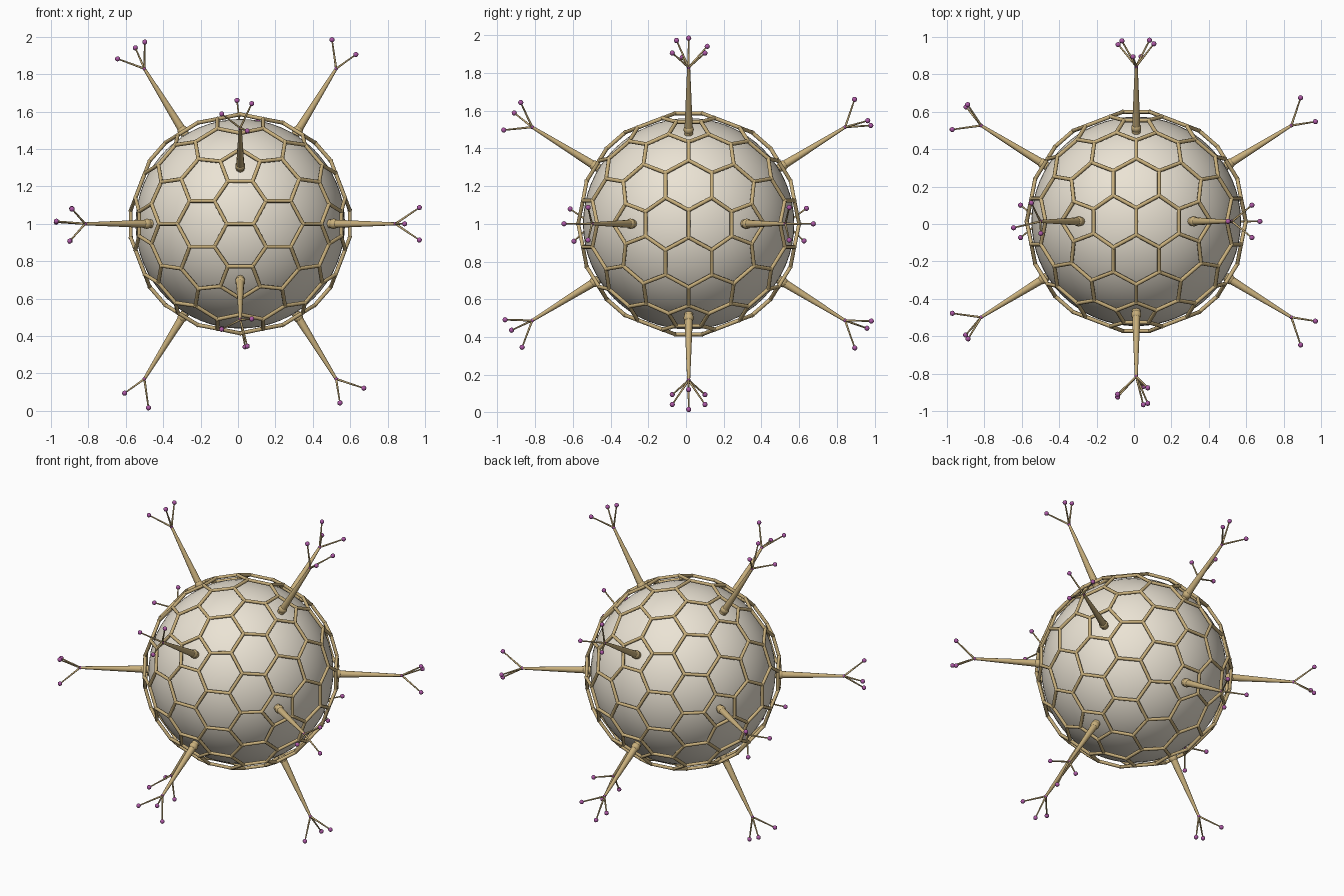
import bpy, bmesh, math
from mathutils import Vector, Matrix

if "Cube" in bpy.data.objects:
    bpy.data.objects.remove(bpy.data.objects["Cube"])

CENTRE = Vector((0.012, 0.014, 1.0))
PHI = (1 + 5 ** 0.5) / 2


def material(name, rgb):
    m = bpy.data.materials.new(name)
    m.diffuse_color = (*rgb, 1)
    m.use_nodes = True
    m.node_tree.nodes["Principled BSDF"].inputs["Base Color"].default_value = m.diffuse_color
    return m


def cone(bm, p, q, r1, r2, sides):
    d = q - p
    rot = d.to_track_quat('Z', 'Y').to_matrix().to_4x4()
    bmesh.ops.create_cone(bm, cap_ends=True, segments=sides, radius1=r1, radius2=r2,
                          depth=d.length, matrix=Matrix.Translation((p + q) / 2) @ rot)


def ball(bm, p, r, sub=2):
    bmesh.ops.create_icosphere(bm, subdivisions=sub, radius=r, matrix=Matrix.Translation(p))


def finish(bm, name, mat):
    me = bpy.data.meshes.new(name)
    bm.to_mesh(me)
    bm.free()
    ob = bpy.data.objects.new(name, me)
    ob.location = CENTRE
    bpy.context.collection.objects.link(ob)
    me.materials.append(mat)
    bpy.ops.object.select_all(action='DESELECT')
    ob.select_set(True)
    bpy.context.view_layer.objects.active = ob
    bpy.ops.object.shade_smooth_by_angle(angle=math.radians(50))


tan = material("tan", (0.58, 0.43, 0.20))
cream = material("cream", (0.83, 0.77, 0.66))
purple = material("purple", (0.42, 0.10, 0.38))

# Inner core
bm = bmesh.new()
bmesh.ops.create_uvsphere(bm, u_segments=64, v_segments=32, radius=0.56)
finish(bm, "core_sphere", cream)

# Twelve spine directions: (major axis, minor axis, major sign, minor sign) -> fork twist
twists = {
    (2, 0): {(1, 1): 180, (1, -1): -40, (-1, 1): 0, (-1, -1): 0},
    (1, 2): {(1, 1): -10, (-1, 1): 38, (1, -1): 45, (-1, -1): 38},
    (0, 1): {(1, 1): 0, (-1, 1): 55, (1, -1): 60, (-1, -1): 8},
}
spines = []
for (major, minor), table in twists.items():
    for (s, t), twist in table.items():
        u = Vector((0, 0, 0))
        u[major], u[minor] = s * PHI, t
        u.normalize()
        p = Vector((0, 0, 0))
        p[minor] = 1
        p = (p - u * p.dot(u)).normalized()
        n = Vector((0, 0, 0))
        n[3 - major - minor] = 1
        spines.append((u, p, n, math.radians(twist)))

# Hexagon lattice: dual of a subdivided icosahedron
grid = bmesh.new()
for u, p, n, a in spines:
    grid.verts.new(u)
bmesh.ops.convex_hull(grid, input=grid.verts[:])
bmesh.ops.subdivide_edges(grid, edges=grid.edges[:], cuts=2, use_grid_fill=True)
for v in grid.verts:
    v.co.normalize()
lattice = bmesh.new()
node = {f: f.calc_center_median().normalized() * 0.59 for f in grid.faces}
for c in node.values():
    ball(lattice, c, 0.0135, 1)
for e in grid.edges:
    f, g = e.link_faces
    cone(lattice, node[f], node[g], 0.0105, 0.0105, 8)
grid.free()
finish(lattice, "hexagon_lattice", tan)

# Spines with three-way forks and tip beads
shafts, tines, beads = bmesh.new(), bmesh.new(), bmesh.new()
for u, p, n, a in spines:
    tip = u * 0.975
    ball(shafts, u * 0.587, 0.028)
    cone(shafts, u * 0.56, tip, 0.023, 0.008, 12)
    ball(beads, tip, 0.0105)
    for k in range(3):
        b = a + k * math.tau / 3
        end = tip + u * 0.12 + (p * math.cos(b) + n * math.sin(b)) * 0.1
        cone(tines, tip, end, 0.006, 0.004, 8)
        ball(beads, end, 0.014)
finish(shafts, "spines", tan)
finish(tines, "fork_tines", tan)
finish(beads, "tip_beads", purple)
